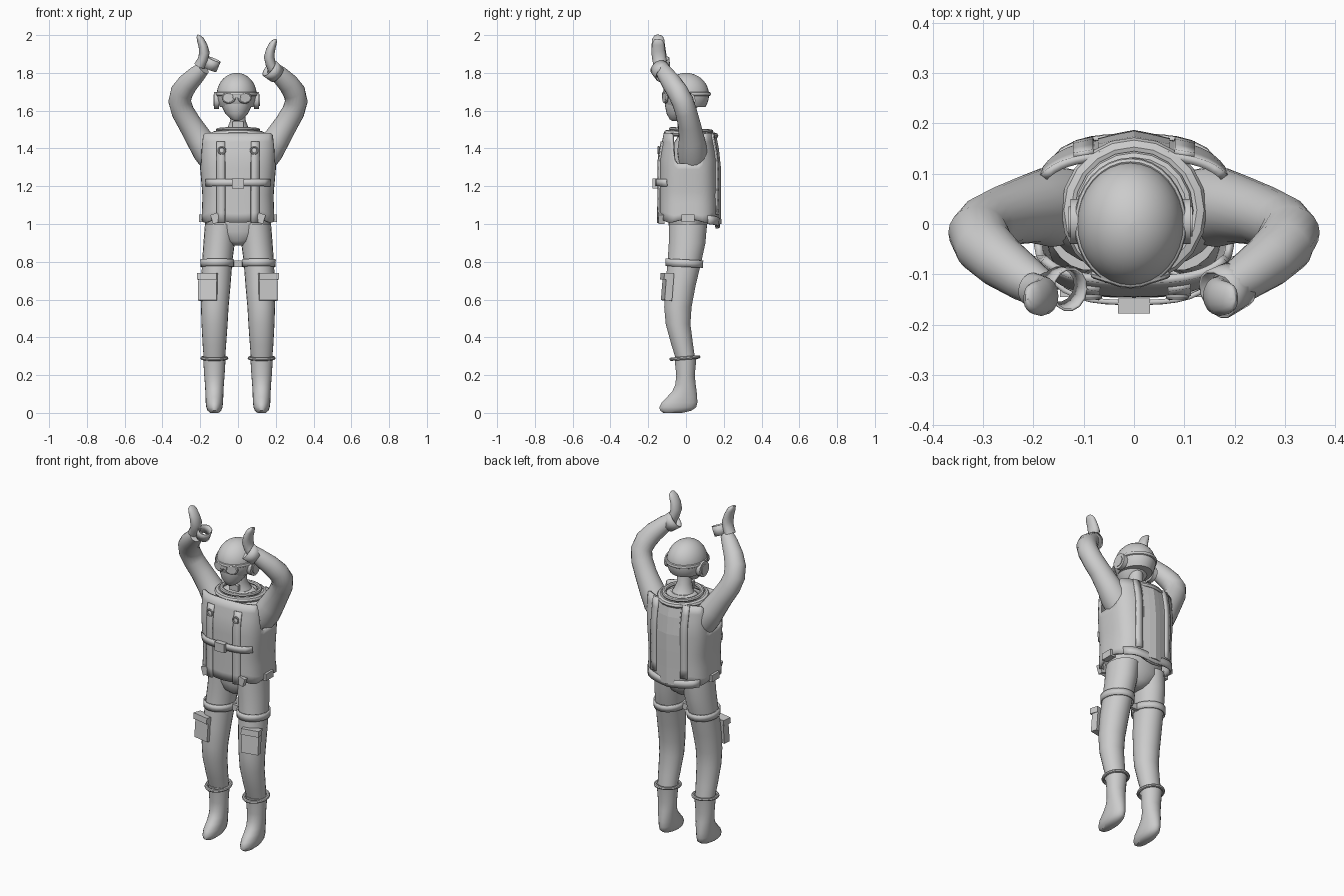
import bpy, math
from mathutils import Vector, Matrix

if "Cube" in bpy.data.objects:
    bpy.data.objects.remove(bpy.data.objects["Cube"])

def finish(name, verts, faces, thick=0, smooth=True, sub=0):
    me = bpy.data.meshes.new(name)
    me.from_pydata([tuple(v) for v in verts], [], faces)
    ob = bpy.data.objects.new(name, me)
    bpy.context.collection.objects.link(ob)
    bpy.ops.object.select_all(action='DESELECT')
    ob.select_set(True)
    bpy.context.view_layer.objects.active = ob
    if smooth:
        bpy.ops.object.shade_smooth_by_angle(angle=math.radians(40))
    if sub:
        ob.modifiers.new("sub", 'SUBSURF').levels = sub
        ob.modifiers["sub"].render_levels = sub
    if thick:
        m = ob.modifiers.new("thick", 'SOLIDIFY')
        m.thickness, m.offset = thick, 0
    return ob

def loft(name, rings, n=20, flat=False, cap=True, thick=0):
    """Rings are (x, y, z, radius_u, radius_v), square to the path or level if flat."""
    pts = [Vector(r[:3]) for r in rings]
    verts, faces = [], []
    for i, r in enumerate(rings):
        t = Vector((0, 0, 1)) if flat else (pts[min(i + 1, len(pts) - 1)] - pts[max(i - 1, 0)]).normalized()
        u = Vector((0, 1, 0)).cross(t).normalized()
        v = t.cross(u)
        for k in range(n):
            a = 2 * math.pi * k / n
            verts.append(pts[i] + u * r[3] * math.cos(a) + v * r[4] * math.sin(a))
    for i in range(len(rings) - 1):
        for k in range(n):
            faces.append((i * n + k, i * n + (k + 1) % n, (i + 1) * n + (k + 1) % n, (i + 1) * n + k))
    if cap:
        faces += [tuple(range(n))[::-1], tuple(range((len(rings) - 1) * n, len(rings) * n))]
    return finish(name, verts, faces, thick)

def strip(name, left, right, thick):
    n = len(left)
    return finish(name, left + right, [(i, i + 1, n + i + 1, n + i) for i in range(n - 1)], thick)

def box(name, loc, size, rot=(0, 0, 0)):
    bpy.ops.mesh.primitive_cube_add(size=1, location=loc, rotation=rot)
    ob = bpy.context.object
    ob.name, ob.scale = name, size
    return ob

def ring(name, loc, r, minor, scale=(1, 1, 1), rot=(0, 0, 0), seg=28):
    bpy.ops.mesh.primitive_torus_add(location=loc, rotation=rot, major_radius=r, minor_radius=minor,
                                     major_segments=seg, minor_segments=8)
    ob = bpy.context.object
    ob.name, ob.scale = name, scale
    bpy.ops.object.shade_smooth_by_angle()
    return ob

def disc(name, loc, r, depth, rot):
    bpy.ops.mesh.primitive_cylinder_add(vertices=16, radius=r, depth=depth, location=loc, rotation=rot)
    bpy.context.object.name = name
    bpy.ops.object.shade_smooth_by_angle()

# Torso under the vest
loft("torso", [(0, .005, .885, .03, .05), (0, .005, .91, .09, .08), (0, .01, .96, .16, .098), (0, .01, 1.03, .172, .105),
               (0, .01, 1.2, .155, .105), (0, .015, 1.35, .175, .11), (0, .025, 1.42, .18, .095),
               (0, .03, 1.46, .14, .075), (0, .03, 1.5, .07, .06)], 28, True)
loft("neck", [(0, .03, 1.47, .075, .075), (0, .025, 1.51, .055, .055), (0, .015, 1.55, .04, .042), (0, .01, 1.63, .04, .045)], 18, True)

# Legs, boots, thigh bands and pockets
for s, side in ((1, "right"), (-1, "left")):
    loft(side + "_leg", [(s * x, y, z, a, b) for x, y, z, a, b in (
        (.125, .001, .27, .055, .05), (.125, -.02, .36, .062, .058), (.124, -.042, .47, .069, .066),
        (.123, -.043, .56, .073, .073), (.118, -.03, .67, .078, .081), (.11, -.008, .8, .08, .09),
        (.1, .006, .9, .083, .098), (.09, .01, 1.0, .085, .102))], 22, True)
    loft(side + "_boot", [(s * .125, (f + b) / 2, z, w, (b - f) / 2) for z, f, b, w in (
        (0, -.12, -.02, .022), (.012, -.138, .03, .036), (.03, -.142, .055, .043), (.055, -.13, .061, .046),
        (.085, -.1, .06, .047), (.115, -.073, .057, .048), (.15, -.057, .052, .05), (.2, -.052, .047, .054),
        (.295, -.062, .056, .06))], 22, True)
    ring(side + "_boot_cuff", (s * .125, -.006, .29), .065, .009, (1, 1.12, 1), (.08, 0, 0))
    loft(side + "_thigh_band", [(s * .11, -.01, .773, .085, .096), (s * .11, -.008, .812, .086, .097)],
         22, False, False, .008)
    box(side + "_thigh_pocket", (s * .158, -.098, .665), (.1, .04, .14), (-.08, 0, s * .2))
    box(side + "_pocket_flap", (s * .16, -.1, .722), (.105, .052, .035), (-.08, 0, s * .2))
box("crotch_strap", (0, -.01, .79), (.08, .02, .035))

# Arms raised, gloved hands
arm = [(.13, .035, 1.34, .075, .075), (.165, .034, 1.39, .078, .08), (.205, .03, 1.45, .07, .068), (.255, .017, 1.53, .062, .06),
       (.293, 0, 1.595, .06, .058), (.309, -.018, 1.65, .06, .058), (.297, -.045, 1.7, .06, .056),
       (.265, -.075, 1.745, .055, .053), (.215, -.11, 1.795, .046, .045), (.183, -.13, 1.825, .036, .038)]
hand = [(.19, -.13, 1.815, .03, .034), (.172, -.138, 1.85, .027, .036), (.165, -.143, 1.885, .028, .038),
        (.172, -.147, 1.92, .024, .036), (.186, -.147, 1.955, .019, .032), (.197, -.146, 1.972, .011, .024),
        (.2, -.145, 1.979, .003, .01)]
for s, side in ((1, "right"), (-1, "left")):
    loft(side + "_arm", [(s * x, *r) for x, *r in arm])
    loft(side + "_hand", [(s * (x + (.013 if s < 0 else 0)), y, z + (.022 if s < 0 else 0), a, b)
                          for x, y, z, a, b in hand], 16)
loft("right_cuff", [(.208, -.118, 1.79, .046, .046), (.165, -.14, 1.825, .05, .049)], 14, False, False, .005)
loft("left_cuff", [(-.15, -.122, 1.82, .036, .036), (-.128, -.13, 1.872, .036, .042)], 14, False, False, .005)

# Vest shell: rounded-square section with armholes cut down at the sides
def lerp_table(t, z):
    for (z0, v0), (z1, v1) in zip(t, t[1:]):
        if z <= z1:
            return v0 + (v1 - v0) * (z - z0) / (z1 - z0)
    return t[-1][1]

WIDE = [(.9, .19), (1.02, .185), (1.15, .18), (1.3, .193), (1.48, .2)]
DEEP = [(.9, .155), (1.02, .15), (1.2, .15), (1.35, .148), (1.48, .122)]

def vest_pt(a, z, off=0):
    c, s = math.cos(a), math.sin(a)
    w, d = lerp_table(WIDE, z) + off, lerp_table(DEEP, z) + off
    return Vector((math.copysign(abs(c) ** .66, c) * w, .012 + math.copysign(abs(s) ** .66, s) * d, z))

def vest_at(x, z, side, off):
    w, d = lerp_table(WIDE, z), lerp_table(DEEP, z)
    return Vector((x, .012 + side * (d * (1 - abs(x / w) ** 3) ** (1 / 3) + off), z))

n, m = 56, 10
verts, faces = [], []
for j in range(m + 1):
    for i in range(n):
        a = 2 * math.pi * i / n
        k = min(1, max(0, (abs(math.sin(a)) ** .66 - .42) / .28))
        top = 1.32 + .16 * k * k * (3 - 2 * k)
        low = 1.015 - (.03 * max(0, 1 - abs(math.cos(a)) * 1.5) if math.sin(a) > 0 else 0) + .008 * math.cos(6 * a)
        verts.append(vest_pt(a, low + (top - low) * j / m))
        if j < m:
            faces.append((j * n + i, j * n + (i + 1) % n, (j + 1) * n + (i + 1) % n, (j + 1) * n + i))
finish("vest", verts, faces, .016)

# Harness straps, rings, belts and buckle
for s in (1, -1):
    zs = [1.01 + .43 * i / 8 for i in range(9)]
    for nm, side, x0, x1, dz in (("front_strap", -1, .068, .112, -.005), ("back_strap", 1, .08, .12, .04)):
        strip(nm, [vest_at(s * x0, z + dz, side, .011) for z in zs],
              [vest_at(s * x1, z + dz, side, .011) for z in zs], .012)
    ring("strap_ring", (s * .086, -.145, 1.39), .018, .005, (1, 1, 1), (math.pi / 2, 0, 0), 16)
    box("side_buckle", (s * .188, .01, 1.03), (.035, .07, .04))
    box("strap_end", (s * .12, -.13, 1.03), (.04, .03, .05), (0, s * .3, 0))
xs = [-.168 + .336 * i / 12 for i in range(13)]
strip("chest_belt", [vest_at(x, 1.2, -1, .018) for x in xs], [vest_at(x, 1.238, -1, .018) for x in xs], .01)
box("belt_buckle", (0, -.163, 1.215), (.064, .03, .052))
xs = [-.17 + .34 * i / 12 for i in range(13)]
strip("waist_belt", [vest_at(x, 1.0 - .02 * (1 - abs(x) / .17), 1, .01) for x in xs],
      [vest_at(x, 1.045 - .02 * (1 - abs(x) / .17), 1, .01) for x in xs], .012)

# Ridged back panel
cols = (-.07, -.035, 0, .035, .07)
zs = [1.0, 1.1, 1.2, 1.3, 1.4, 1.48]
pv = [vest_at(x, z, 1, .006 + .013 * (1 - abs(x) / .07)) for z in zs for x in cols]
finish("back_panel", pv, [(j * 5 + i, j * 5 + i + 1, j * 5 + i + 6, j * 5 + i + 5)
                          for j in range(5) for i in range(4)], .01, False)

# Collar rings
ring("outer_collar", (0, .027, 1.475), .125, .02, (1, 1.0, .8), (-.06, 0, 0), 20)
ring("inner_collar", (0, .027, 1.497), .105, .013, (1, 1, .8), (-.06, 0, 0), 20)
box("collar_clasp", (0, -.035, 1.525), (.06, .02, .035))

# Head: face, helmet, ear cups and goggles
HX = -.007
loft("face", [(HX, -.055, 1.545, .012, .018), (HX, -.05, 1.555, .032, .037), (HX, -.037, 1.585, .06, .066),
              (HX, -.02, 1.63, .083, .092), (HX, -.01, 1.68, .09, .102), (HX, 0, 1.72, .085, .1)], 24, True)
hel = []
for i in range(13):
    a = -.58 + (math.pi / 2 + .56) * i / 12
    hel.append((HX, 0, 1.683 + .117 * math.sin(a), .106 * math.cos(a), .122 * math.cos(a)))
helmet = loft("helmet", hel, 32, True)
ring("goggle_strap", (HX, .002, 1.688), .105, .007, (1, 1.16, 1.6), (0, 0, 0), 32)
for s in (1, -1):
    disc("ear_cup", (HX + s * .106, .005, 1.655), .045, .026, (0, math.pi / 2, 0))
    disc("ear_cup_cap", (HX + s * .116, .005, 1.655), .03, .014, (0, math.pi / 2, 0))
    ring("goggle_rim", (HX + s * .042, -.11, 1.668), .026, .008, (1.15, .9, 1), (math.pi / 2, 0, s * .3), 16)
    disc("goggle_lens", (HX + s * .042, -.107, 1.668), .025, .02, (math.pi / 2, 0, s * .3))
box("goggle_bridge", (HX, -.122, 1.675), (.04, .012, .016))
